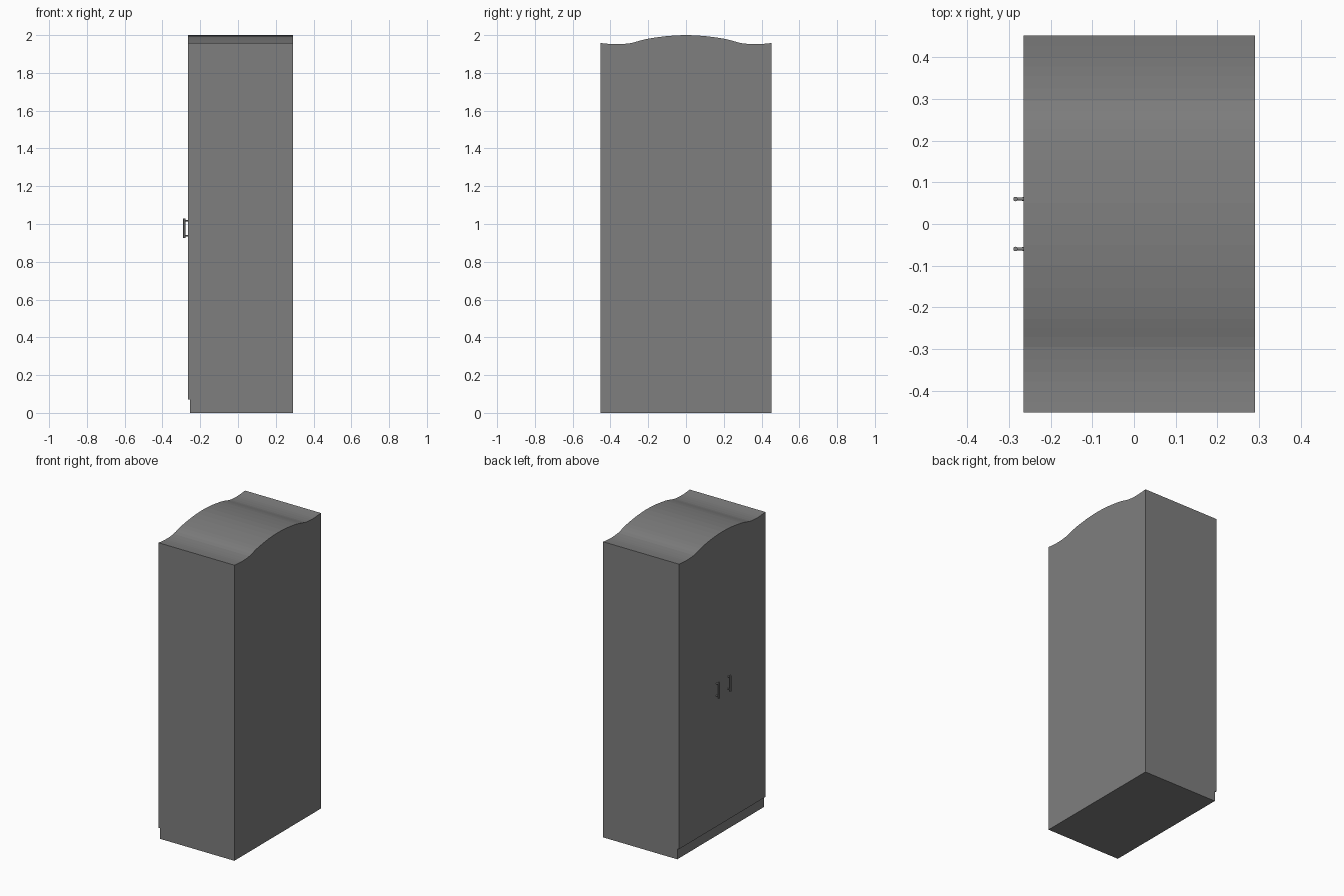
import bpy, bmesh, math
from mathutils import Vector

if "Cube" in bpy.data.objects:
    bpy.data.objects.remove(bpy.data.objects["Cube"])

# Half profile of the wavy top edge: (distance from centre, height)
CREST = [(0.0, 2.0), (0.1, 1.995), (0.2, 1.981), (0.25, 1.969), (0.295, 1.957),
         (0.355, 1.952), (0.4, 1.953), (0.4525, 1.958)]
HALF_WIDTH = CREST[-1][0]

dark = bpy.data.materials.new("dark_grey")
dark.diffuse_color = (0.21, 0.21, 0.21, 1)
dark.use_nodes = True
dark.node_tree.nodes["Principled BSDF"].inputs["Base Color"].default_value = dark.diffuse_color


def crest_curve(steps=2):
    """Refine the half profile with a Catmull-Rom spline."""
    pts = [Vector(p) for p in CREST]
    ext = [Vector((-pts[1].x, pts[1].y))] + pts + [2 * pts[-1] - pts[-2]]
    out = []
    for i in range(1, len(ext) - 2):
        a, b, c, d = ext[i - 1:i + 3]
        for k in range(steps):
            t = k / steps
            out.append(0.5 * (2 * b + (c - a) * t + (2 * a - 5 * b + 4 * c - d) * t * t
                              + (3 * b - a - 3 * c + d) * t ** 3))
    return [(p.x, p.y) for p in out + [pts[-1]]]


def finish(name, bm, smooth=False):
    bmesh.ops.recalc_face_normals(bm, faces=bm.faces)
    mesh = bpy.data.meshes.new(name)
    bm.to_mesh(mesh)
    bm.free()
    mesh.materials.append(dark)
    ob = bpy.data.objects.new(name, mesh)
    bpy.context.collection.objects.link(ob)
    if smooth:
        bpy.ops.object.select_all(action='DESELECT')
        ob.select_set(True)
        bpy.context.view_layer.objects.active = ob
        bpy.ops.object.shade_smooth_by_angle(angle=math.radians(30))
    return ob


def panel(name, outline, x0, x1):
    """Extrude a (y, z) outline along x."""
    bm = bmesh.new()
    face = bm.faces.new([bm.verts.new((x0, y, z)) for y, z in outline])
    ext = bmesh.ops.extrude_face_region(bm, geom=[face], use_keep_orig=True)
    moved = [g for g in ext['geom'] if isinstance(g, bmesh.types.BMVert)]
    bmesh.ops.translate(bm, verts=moved, vec=(x1 - x0, 0, 0))
    return finish(name, bm)


def rod(bm, a, b, r0, r1, sides=16):
    """Add a cylinder or taper between two points."""
    a, b = Vector(a), Vector(b)
    ret = bmesh.ops.create_cone(bm, cap_ends=True, segments=sides,
                                radius1=r0, radius2=r1, depth=(b - a).length)
    rot = Vector((0, 0, 1)).rotation_difference(b - a).to_matrix()
    bmesh.ops.rotate(bm, verts=ret['verts'], matrix=rot)
    bmesh.ops.translate(bm, verts=ret['verts'], vec=(a + b) / 2)


half = crest_curve()
full = [(-y, z) for y, z in reversed(half[1:])] + half

# Cabinet body
panel("cabinet_body", [(HALF_WIDTH, 0), (-HALF_WIDTH, 0)] + full, -0.253, 0.29)

# Pair of doors and their bar handles
for side, label in ((-1, "left"), (1, "right")):
    door = [(side * HALF_WIDTH, 0.07), (0, 0.07)] + [(side * y, z) for y, z in half]
    panel(label + "_door", door, -0.265, -0.253)

    bm = bmesh.new()
    y = side * 0.06
    rod(bm, (-0.2845, y, 0.925), (-0.2845, y, 1.03), 0.0055, 0.0055)
    for z in (0.937, 1.018):
        rod(bm, (-0.2845, y, z), (-0.264, y, z), 0.003, 0.0045)
    finish(label + "_handle", bm, smooth=True)
